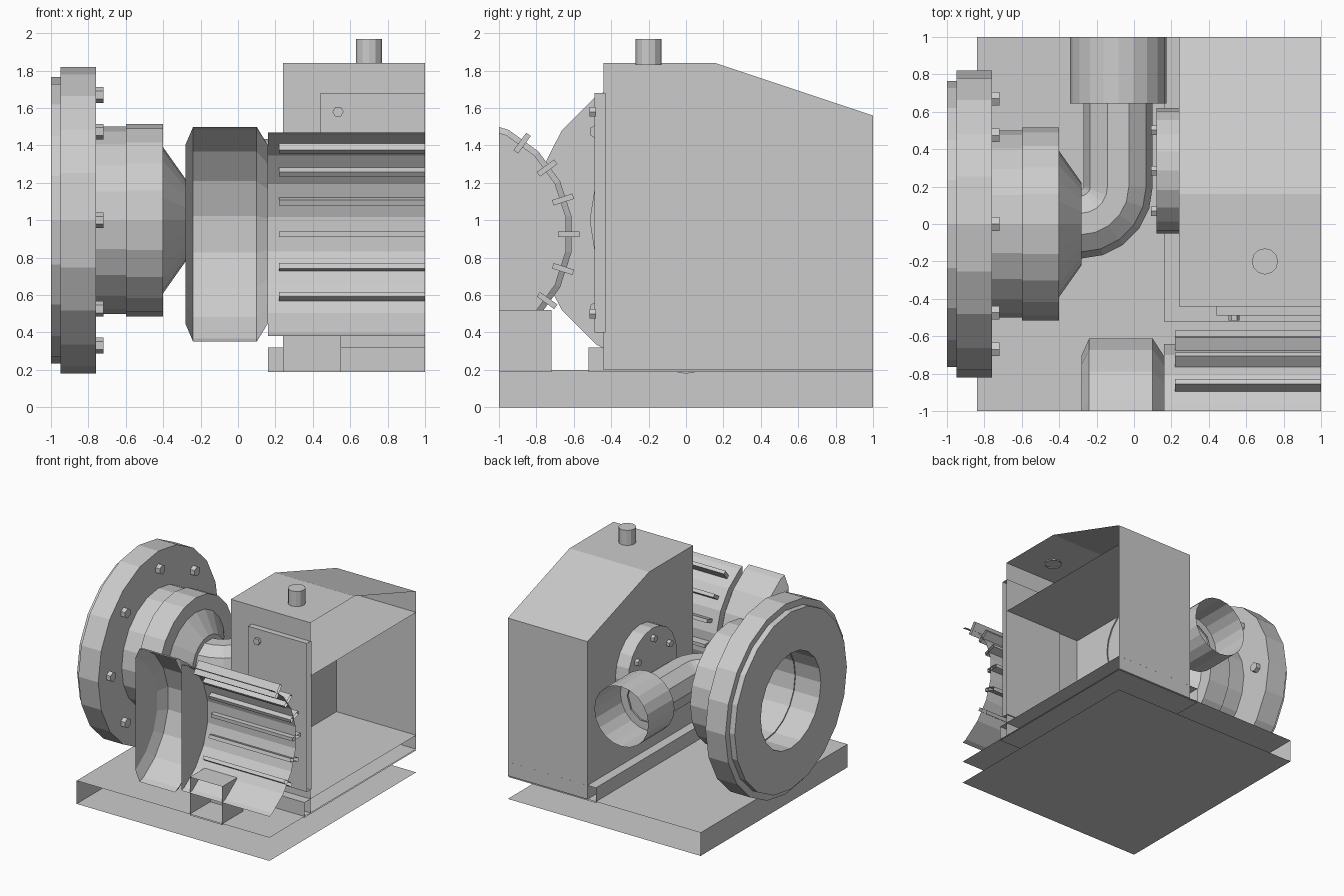
import bpy, bmesh
from math import sin, cos, pi, radians
from mathutils import Matrix, Vector

if "Cube" in bpy.data.objects:
    bpy.data.objects.remove(bpy.data.objects["Cube"])

grey = bpy.data.materials.new("machine grey")
grey.diffuse_color = (0.6, 0.6, 0.6, 1)
grey.use_nodes = True
grey.node_tree.nodes["Principled BSDF"].inputs["Base Color"].default_value = grey.diffuse_color
LIM = 1.0003


def finish(name, bm):
    """Crop to the square footprint (cut sides stay open) and make the object."""
    bmesh.ops.recalc_face_normals(bm, faces=bm.faces)
    for no in ((1, 0, 0), (0, 1, 0), (0, -1, 0)):
        bmesh.ops.bisect_plane(bm, geom=bm.verts[:] + bm.edges[:] + bm.faces[:],
                               plane_co=Vector(no) * LIM, plane_no=no,
                               clear_outer=True)
    me = bpy.data.meshes.new(name)
    bm.to_mesh(me)
    bm.free()
    me.materials.append(grey)
    ob = bpy.data.objects.new(name, me)
    bpy.context.collection.objects.link(ob)
    return ob


def add_box(bm, lo, hi, mat=Matrix()):
    c = [(a + b) / 2 for a, b in zip(lo, hi)]
    s = [b - a for a, b in zip(lo, hi)]
    bmesh.ops.create_cube(bm, size=1, matrix=mat @ Matrix.Translation(c) @ Matrix.Diagonal((*s, 1)))


def box(name, lo, hi):
    bm = bmesh.new()
    add_box(bm, lo, hi)
    return finish(name, bm)


def skin(bm, rings):
    """Join rings of points; a ring of one point closes to a fan."""
    vs = [[bm.verts.new(p) for p in r] for r in rings]
    for a, b in zip(vs, vs[1:]):
        n = max(len(a), len(b))
        for i in range(n):
            j = (i + 1) % n
            if len(a) == 1:
                bm.faces.new((a[0], b[j], b[i]))
            elif len(b) == 1:
                bm.faces.new((a[i], a[j], b[0]))
            else:
                bm.faces.new((a[i], a[j], b[j], b[i]))


def add_lathe(bm, axis, centre, profile, n, off=0):
    """profile: (position along axis, radius); centre: the other two coordinates."""
    rings = []
    for t, r in profile:
        ring = []
        for i in range(n if r else 1):
            a = 2 * pi * i / n + radians(off)
            p = [centre[0] + r * cos(a), centre[1] + r * sin(a)]
            p.insert("xyz".index(axis), t)
            ring.append(p)
        rings.append(ring)
    skin(bm, rings)


def lathe(name, axis, centre, profile, n, off=0):
    bm = bmesh.new()
    add_lathe(bm, axis, centre, profile, n, off)
    return finish(name, bm)


def bolt_ring(name, x0, x1, cy, cz, ring, count, r):
    bm = bmesh.new()
    for i in range(count):
        a = pi / 2 + 2 * pi * i / count
        add_lathe(bm, "x", (cy + ring * cos(a), cz + ring * sin(a)),
                  [(x0, 0), (x0, r), (x1, r), (x1, 0)], 6, 30)
    return finish(name, bm)


# base plate and plinth, running past the crop on the open sides
box("base_plate", (-0.84, -1.3, 0), (1.3, 1.3, 0.2))
box("plinth", (0.16, -0.52, 0.19), (1.3, 1.3, 0.32))

# cabinet with sloped rear roof
bm = bmesh.new()
side = [(-0.44, 0.2), (-0.44, 1.84), (0.16, 1.84), (1, 1.56), (1, 0.2)]
skin(bm, [[(x, y, z) for y, z in side] for x in (0.24, 1.3)])
bm.faces.new([v for v in bm.verts if v.co.x < 0.5])
finish("cabinet", bm)

# shelf inside the cabinet
bm = bmesh.new()
bm.faces.new([bm.verts.new(p) for p in ((0.24, -0.44, 1.38), (1, -0.44, 1.38),
                                        (1, 1, 1.38), (0.24, 1, 1.38))])
finish("cabinet_shelf", bm)

# front access panel, its bolts, and the roof plug
box("access_panel", (0.44, -0.49, 0.4), (1.3, -0.43, 1.68))
bm = bmesh.new()
for z in (0.5, 1.58):
    add_lathe(bm, "y", (0.535, z), [(-0.48, 0.03), (-0.515, 0.03), (-0.515, 0)], 6)
finish("panel_bolts", bm)
lathe("roof_plug", "z", (0.7, -0.2), [(1.83, 0.07), (1.97, 0.07), (1.97, 0)], 12)

# pump: inlet flange, casing and cone with an open bore
lathe("inlet_flange", "x", (0, 1),
      [(-0.45, 0), (-0.45, 0.41), (-1, 0.41), (-1, 0.765), (-0.95, 0.765), (-0.95, 0.82),
       (-0.76, 0.82), (-0.76, 0.4)], 20)
lathe("pump_casing", "x", (0, 1),
      [(-0.77, 0.5), (-0.6, 0.5), (-0.6, 0.515), (-0.4, 0.515), (-0.4, 0.39),
       (-0.28, 0.22), (-0.28, 0.1)], 20)
bolt_ring("inlet_flange_bolts", -0.77, -0.72, 0, 1, 0.67, 8, 0.042)

# outlet elbow and sleeve
bm = bmesh.new()
path = [(-0.3, 0, 0)]
path += [(-0.285 + 0.2 * sin(t), 0.2 - 0.2 * cos(t), t)
         for t in (k * pi / 10 for k in range(6))]
path.append((-0.085, 0.66, pi / 2))
skin(bm, [[(x + 0.185 * cos(a) * sin(t), y - 0.185 * cos(a) * cos(t), 1 + 0.185 * sin(a))
           for a in (k * pi / 5 for k in range(10))] for x, y, t in path])
finish("outlet_elbow", bm)
lathe("outlet_sleeve", "y", (-0.083, 1), [(0.645, 0), (0.645, 0.258), (1.3, 0.258)], 20)

# round cover on the cabinet side
lathe("side_cover", "x", (0.285, 1.1), [(0.25, 0.335), (0.12, 0.335), (0.12, 0)], 20)
bolt_ring("side_cover_bolts", 0.09, 0.13, 0.285, 1.1, 0.25, 6, 0.03)

# coupling guard and motor share an axis lying just outside the crop
CY, CZ = -1.23, 0.925
lathe("coupling_guard", "x", (CY, CZ),
      [(-0.28, 0), (-0.28, 0.535), (-0.24, 0.625), (0.1, 0.625), (0.16, 0.53), (0.16, 0)], 20, 9)
lathe("motor_body", "x", (CY, CZ), [(0.16, 0), (0.16, 0.595), (1.3, 0.595)], 20, 9)

# cooling fins around the motor
bm = bmesh.new()
for deg in range(-36, 55, 18):
    m = Matrix.Translation((0, CY, CZ)) @ Matrix.Rotation(radians(deg), 4, "X")
    add_box(bm, (0.22, 0.545, -0.015), (1.3, 0.66, 0.015), m)
finish("motor_fins", bm)

# motor foot
box("motor_foot", (0.24, -1.6, 0.19), (0.55, -0.72, 0.52))
